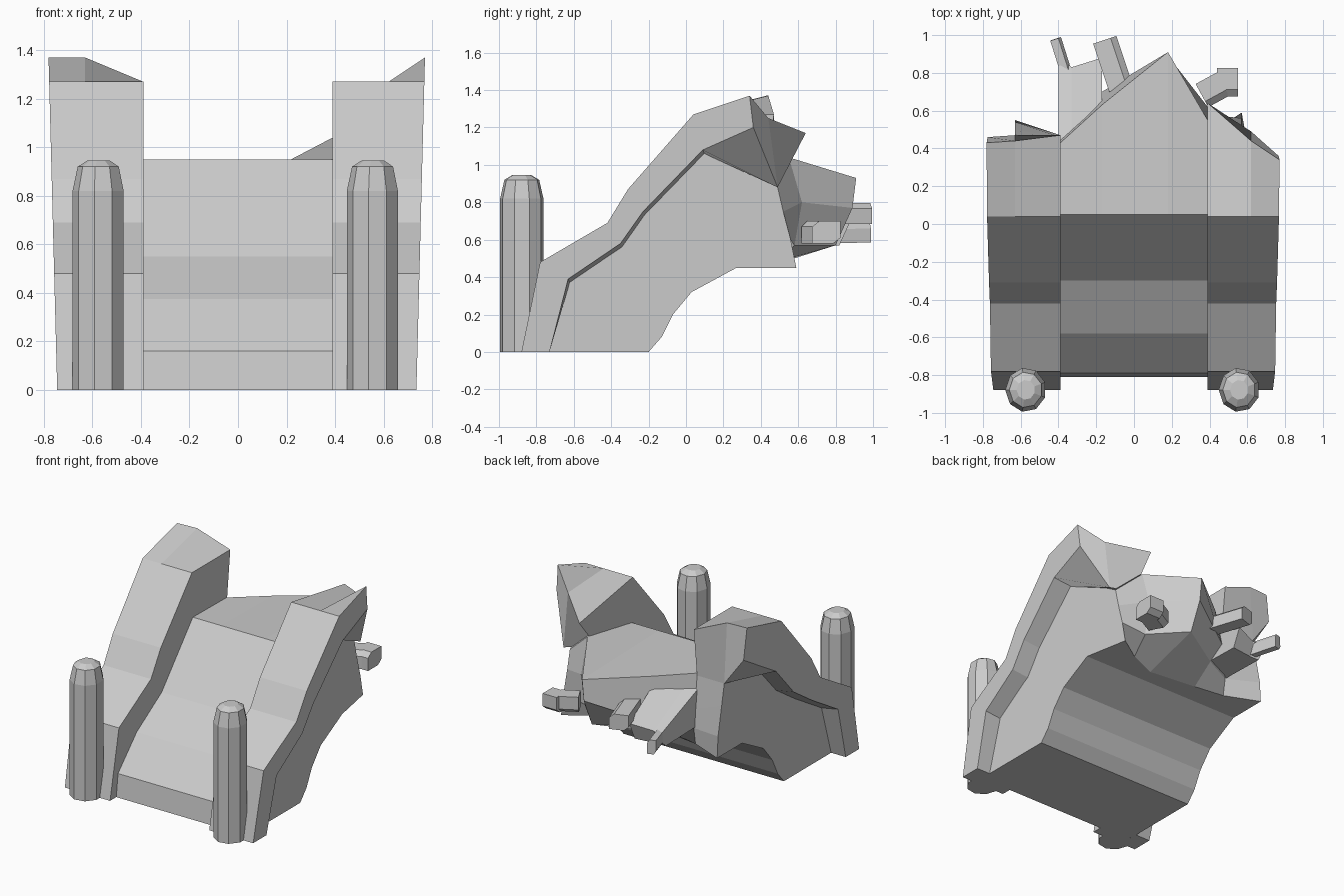
import bpy, bmesh, math
from mathutils import Vector

if "Cube" in bpy.data.objects:
    bpy.data.objects.remove(bpy.data.objects["Cube"])


def finish(name, bm):
    bmesh.ops.recalc_face_normals(bm, faces=bm.faces)
    me = bpy.data.meshes.new(name)
    bm.to_mesh(me)
    bm.free()
    ob = bpy.data.objects.new(name, me)
    bpy.context.collection.objects.link(ob)
    return ob


def bridge(bm, rings):
    for a, b in zip(rings, rings[1:]):
        n = len(a)
        for i in range(n):
            j = (i + 1) % n
            bm.faces.new((a[i], a[j], b[j], b[i]))
    bm.faces.new(rings[0])
    bm.faces.new(rings[-1])


def loft(name, sections):
    """Join matching y-z outlines placed at successive x positions."""
    bm = bmesh.new()
    rings = [[bm.verts.new((x, y, z)) for y, z in pts] for x, pts in sections]
    bridge(bm, rings)
    return finish(name, bm)


def beam(name, start, end, w, h):
    """Chamfered bar between two points."""
    s, e = Vector(start), Vector(end)
    side = (e - s).cross(Vector((0, 0, 1))).normalized() * w / 2
    up = side.cross(e - s).normalized() * h / 2
    shape = [(-1, -.5), (-.5, -1), (1, -1), (1, .5), (.5, 1), (-1, 1)]
    bm = bmesh.new()
    bridge(bm, [[bm.verts.new(p + side * a + up * b) for a, b in shape]
                for p in (s, e)])
    return finish(name, bm)


# Broken bridge body: common arch below, ragged far end
under = [(-.2, 0), (-.13, .08), (-.07, .2), (.03, .32), (.27, .45)]
deck = [(.05, .95), (-.3, .55), (-.58, .375), (-.79, .16), (-.81, 0)]
under_right = [(.1, 1.1), (-.34, .61), (-.62, .4), (-.69, .16), (-.73, 0)]
under_left = [(.1, .95), (-.3, .58), (-.62, .39), (-.69, .16), (-.73, 0)]
ends = [
    (-.63, [(.55, .45), (.54, .6), (.5, .8), (.47, .95)], under_left),
    (-.39, [(.45, .45), (.47, .57), (.46, .7), (.43, .945)], deck),
    (-.17, [(.42, .45), (.58, .57), (.7, .65), (.63, .94)], deck),
    (.18, [(.38, .45), (.8, .57), (.89, .77), (.91, .93)], deck),
    (.39, [(.47, .45), (.58, .57), (.62, .8), (.55, 1.04)], deck),
    (.63, [(.59, .45), (.56, .6), (.52, .75), (.49, .88)], under_right),
]
body = loft("bridge_body", [(x, under + e + top) for x, e, top in ends])
for v in body.data.vertices:
    if v.co.x > .6 and v.co.y > .4:
        v.co.x = .57

# Exposed lower slab at the broken end
loft("broken_slab", [
    (-.4, [(.4, .58), (.8, .57), (.89, .66), (.43, .84)]),
    (-.33, [(.4, .58), (.8, .57), (.83, .67), (.46, .86)]),
    (-.17, [(.4, .58), (.82, .57), (.88, .7), (.6, .88)])])

# Side rails
rail_top = [(-.88, 0), (-.78, .48), (-.42, .69), (-.31, .87), (.04, 1.27)]
low_right = [(.09, 1.08), (-.23, .75), (-.35, .58), (-.63, .39), (-.73, 0)]
low_left = [(.09, .93), (-.12, .7), (-.33, .56), (-.63, .38), (-.73, 0)]


def rail_section(x, tip, end, low, sink):
    lower = [(y + sink * .4, z - sink) for y, z in low[:-1]]
    return x, rail_top + [tip, end] + lower + low[-1:]


rails = [
    loft("left_rail", [
        rail_section(-.39, (.47, 1.27), (.43, .9), low_left, .1),
        rail_section(-.63, (.44, 1.37), (.47, .95), low_left, .02),
        rail_section(-.76, (.43, 1.37), (.46, 1.15), low_left, 0)]),
    loft("right_rail", [
        rail_section(.39, (.64, 1.17), (.46, .95), low_right, .14),
        rail_section(.62, (.44, 1.25), (.49, .88), low_right, .02),
        rail_section(.75, (.34, 1.37), (.36, 1.2), low_right, 0)])]
for r in rails:
    for v in r.data.vertices:
        if abs(v.co.x) > .7:
            v.co.x *= .98 + .047 * v.co.z / 1.37

# Front posts with blunt domed tops
for name, x in (("left_post", -.573), ("right_post", .557)):
    bm = bmesh.new()
    levels = [(0, .112), (.82, .112), (.92, .09), (.945, .05)]
    bridge(bm, [[bm.verts.new((x + r * .97 * math.cos(t), -.878 + r * 1.05 * math.sin(t), z))
                 for t in [math.tau * (i + .5) / 9 for i in range(9)]]
                for z, r in levels])
    finish(name, bm)

# Splintered beams sticking out of the break
beam("splinter_left", (-.32, .68, .63), (-.415, .98, .635), .06, .1)
beam("splinter_middle", (-.07, .72, .74), (-.155, .975, .74), .13, .11)
beam("splinter_right", (.36, .68, .64), (.47, .74, .64), .14, .12)
beam("splinter_right_end", (.44, .75, .64), (.55, .75, .64), .15, .12)
